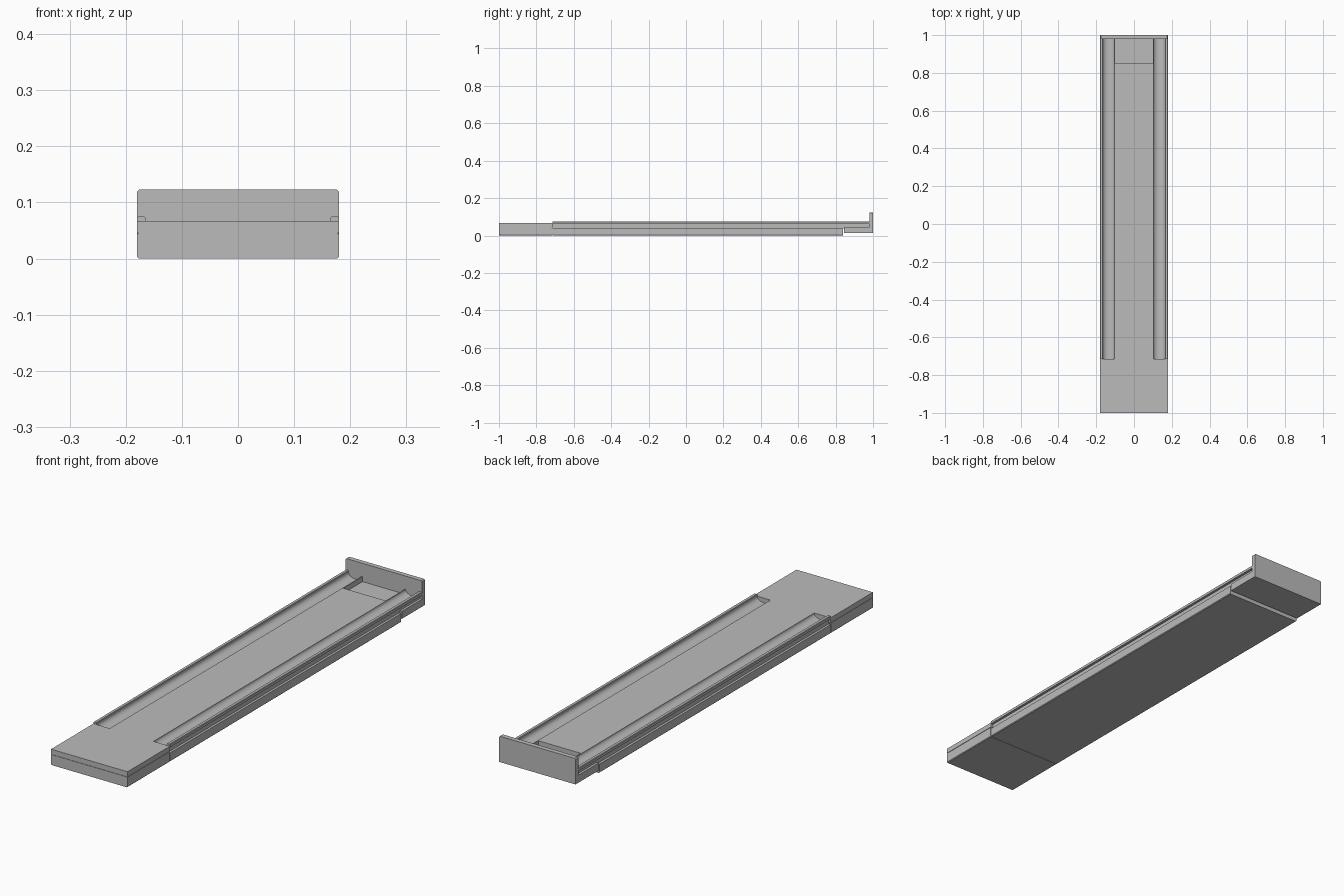
import bpy, bmesh, math

if "Cube" in bpy.data.objects:
    bpy.data.objects.remove(bpy.data.objects["Cube"])

grey = bpy.data.materials.new("plain grey")
grey.diffuse_color = (0.5, 0.5, 0.5, 1)
grey.use_nodes = True
grey.node_tree.nodes["Principled BSDF"].inputs["Base Color"].default_value = grey.diffuse_color


def extrude_y(name, profile, y0, y1, smooth=False):
    """Extrude an (x, z) outline along y."""
    bm = bmesh.new()
    a = [bm.verts.new((x, y0, z)) for x, z in profile]
    b = [bm.verts.new((x, y1, z)) for x, z in profile]
    n = len(a)
    for i in range(n):
        j = (i + 1) % n
        bm.faces.new((a[i], a[j], b[j], b[i]))
    bm.faces.new(a)
    bm.faces.new(b)
    bmesh.ops.recalc_face_normals(bm, faces=bm.faces)
    me = bpy.data.meshes.new(name)
    bm.to_mesh(me)
    bm.free()
    me.materials.append(grey)
    ob = bpy.data.objects.new(name, me)
    bpy.context.collection.objects.link(ob)
    if smooth:
        bpy.context.view_layer.objects.active = ob
        ob.select_set(True)
        bpy.ops.object.shade_smooth_by_angle(angle=math.radians(30))
        ob.select_set(False)
    return ob


def slab(name, half, z0, z1, y0, y1, c0=0.0, c1=0.0):
    """Box with optional small chamfers: c0 on the lower, c1 on the upper long edges."""
    pts = [(half - c0, z0), (half, z0 + c0), (half, z1 - c1), (half - c1, z1)]
    if not c0:
        pts.pop(0)
    if not c1:
        pts.pop()
    return extrude_y(name, pts + [(-x, z) for x, z in reversed(pts)], y0, y1)


# Front block: lower and upper halves with a thin seam between
slab("front_block_lower", 0.18, 0, 0.044, -1, -0.717, c0=0.003)
slab("front_block_seam", 0.178, 0.044, 0.046, -0.998, -0.717)
slab("front_block_upper", 0.18, 0.046, 0.067, -1, -0.715)

# Long base tray and raised centre deck
slab("base", 0.18, 0, 0.038, -0.715, 0.84, c0=0.003)
slab("base_joint", 0.176, 0.002, 0.044, -0.717, -0.715)
slab("centre_deck", 0.10, 0.038, 0.067, -0.715, 0.85)

# Side rails: hollow channel inside, raised outer lip, recessed outer flank
arc = []
for i in range(17):
    t = math.pi * (1 - i / 16)
    arc.append((0.134 + 0.031 * math.cos(t), 0.067 - 0.02 * math.sin(t)))
rail = [(0.10, 0.038), (0.10, 0.067)] + arc + [
    (0.165, 0.073), (0.167, 0.075), (0.178, 0.075), (0.18, 0.073),
    (0.18, 0.062), (0.170, 0.061), (0.170, 0.038)]
for side, s in (("left", -1), ("right", 1)):
    extrude_y(side + "_rail", [(s * x, z) for x, z in rail], -0.715, 0.98, smooth=True)

# Back end: foot under the rails and upright stop plate
slab("back_foot", 0.18, 0.013, 0.045, 0.845, 0.98)
slab("stop_plate", 0.18, 0.013, 0.123, 0.98, 1, c1=0.004)
